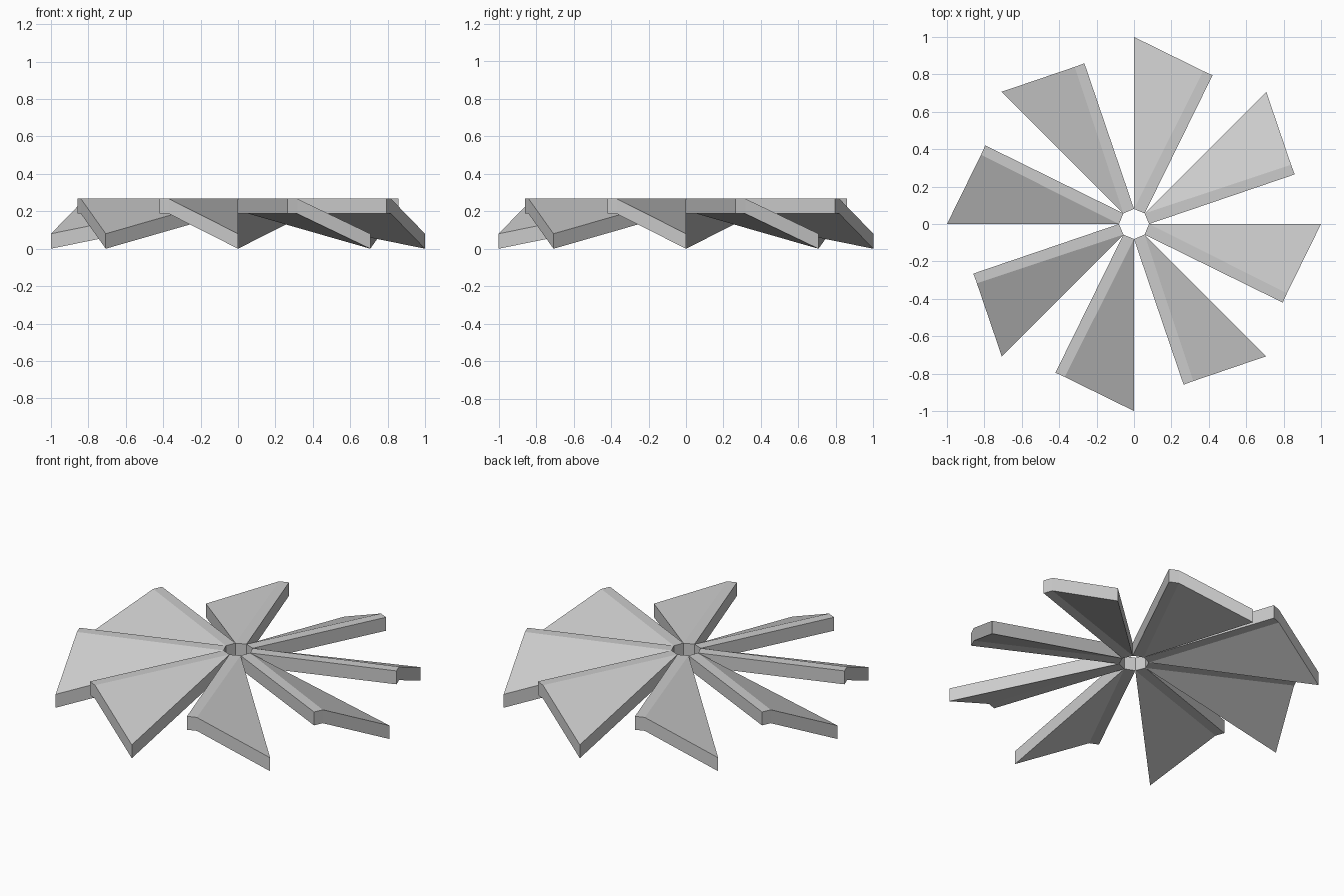
import bpy, bmesh
from math import radians
from mathutils import Matrix

if "Cube" in bpy.data.objects:
    bpy.data.objects.remove(bpy.data.objects["Cube"])

BLADES = 8
THICK = 0.08    # vertical thickness of the folded sheet
LOW, HIGH = 0.0, 0.187

# Underside outline of the blade pointing to +y
low_tip = (0.0, 1.0, LOW)
fold_tip = (0.37, 0.818, HIGH)
high_tip = (0.42, 0.795, HIGH)
high_root = (0.057, 0.057, HIGH)
low_root = (0.0, 0.08, HIGH)
slope = (low_root, low_tip, fold_tip)              # drooping triangle
strip = (low_root, fold_tip, high_tip, high_root)  # flat top strip


def make_blade_mesh():
    """Folded blade: sloped triangle plus flat strip, thickened upward."""
    bm = bmesh.new()
    for panel in (slope, strip):
        bm.faces.new([bm.verts.new(p) for p in panel])
    bmesh.ops.remove_doubles(bm, verts=bm.verts, dist=1e-5)
    # Keep the underside and extrude a copy straight up
    ext = bmesh.ops.extrude_face_region(bm, geom=bm.faces[:], use_keep_orig=True)
    top = [g for g in ext["geom"] if isinstance(g, bmesh.types.BMVert)]
    bmesh.ops.translate(bm, verts=top, vec=(0, 0, THICK))
    bmesh.ops.recalc_face_normals(bm, faces=bm.faces)
    mesh = bpy.data.meshes.new("fan_blade")
    bm.to_mesh(mesh)
    bm.free()
    return mesh


# Ring of blades sharing one mesh; their roots form the open hub
blade_mesh = make_blade_mesh()
for i in range(BLADES):
    blade = bpy.data.objects.new(f"fan_blade_{i + 1}", blade_mesh)
    blade.matrix_world = Matrix.Rotation(radians(360 / BLADES * i), 4, 'Z')
    bpy.context.collection.objects.link(blade)
